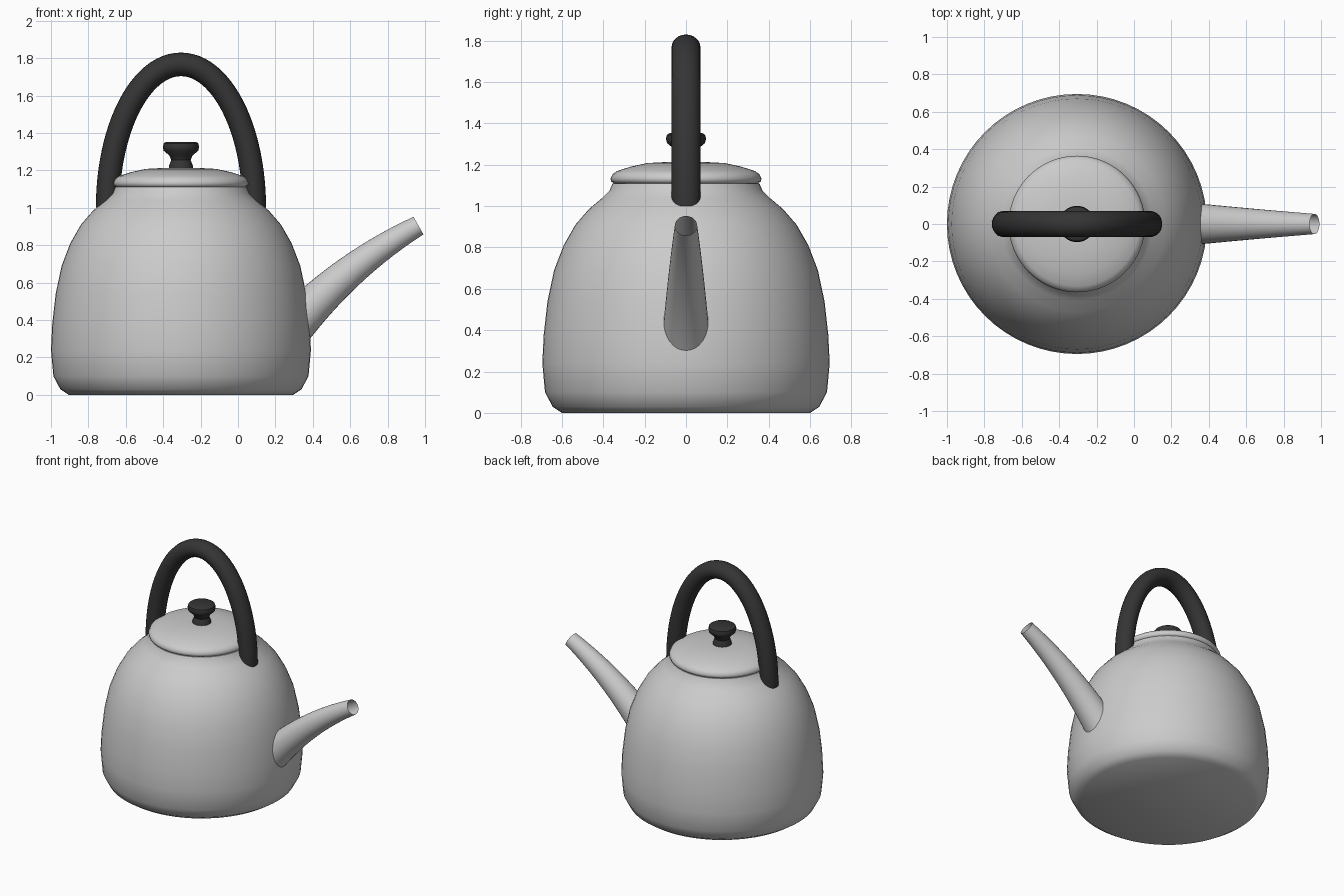
import bpy, bmesh, math
from mathutils import Vector

cube = bpy.data.objects.get("Cube")
if cube:
    bpy.data.objects.remove(cube, do_unlink=True)

AXIS = -0.305  # x of the body's centre line


def material(name, rgb):
    m = bpy.data.materials.new(name)
    m.use_nodes = True
    m.diffuse_color = (*rgb, 1)
    m.node_tree.nodes["Principled BSDF"].inputs["Base Color"].default_value = (*rgb, 1)
    return m


steel = material("pale grey enamel", (0.6, 0.6, 0.6))
black = material("soft black", (0.035, 0.035, 0.035))


def loft(name, rings, mat, caps=(True, True), angle=40):
    """Skin a list of equal-sized vertex rings into a smooth object."""
    bm = bmesh.new()
    loops = [[bm.verts.new(p) for p in ring] for ring in rings]
    for a, b in zip(loops, loops[1:]):
        for i in range(len(a)):
            j = (i + 1) % len(a)
            bm.faces.new((a[i], a[j], b[j], b[i]))
    if caps[0]:
        bm.faces.new(loops[0][::-1])
    if caps[1]:
        bm.faces.new(loops[-1])
    bmesh.ops.recalc_face_normals(bm, faces=bm.faces)
    mesh = bpy.data.meshes.new(name)
    bm.to_mesh(mesh)
    bm.free()
    mesh.materials.append(mat)
    ob = bpy.data.objects.new(name, mesh)
    bpy.context.collection.objects.link(ob)
    bpy.ops.object.select_all(action='DESELECT')
    ob.select_set(True)
    bpy.context.view_layer.objects.active = ob
    bpy.ops.object.shade_smooth_by_angle(angle=math.radians(angle))
    return ob


def ring(centre, u, v, ru, rv, n):
    turns = [math.tau * i / n for i in range(n)]
    return [centre + u * ru * math.cos(t) + v * rv * math.sin(t) for t in turns]


def lathe(name, profile, mat, n=64, **kw):
    x, y = Vector((1, 0, 0)), Vector((0, 1, 0))
    return loft(name, [ring(Vector((AXIS, 0, z)), x, y, r, r, n) for r, z in profile], mat, **kw)


def tube(name, path, radii, mat, n=24, **kw):
    """Sweep an ellipse along a path in the xz plane; radii are (in plane, across)."""
    rings = []
    for i, p in enumerate(path):
        t = (path[min(i + 1, len(path) - 1)] - path[max(i - 1, 0)]).normalized()
        side = Vector((-t.z, 0, t.x))
        rings.append(ring(p, side, Vector((0, 1, 0)), *radii[i], n))
    return loft(name, rings, mat, **kw)


# Body with a chamfered foot, rounded shoulder and short neck
lathe("body", [(0.60, 0), (0.645, 0.03), (0.682, 0.10), (0.695, 0.24), (0.688, 0.38),
               (0.67, 0.54), (0.638, 0.69), (0.592, 0.81), (0.535, 0.91), (0.47, 0.985),
               (0.405, 1.04), (0.37, 1.075), (0.355, 1.11)], steel)

# Lid with a rounded rim and shallow dome
lathe("lid", [(0.35, 1.11), (0.362, 1.12), (0.365, 1.135), (0.355, 1.155), (0.333, 1.17),
              (0.27, 1.19), (0.19, 1.208), (0.10, 1.213)], steel)

# Flared knob
lathe("lid_knob", [(0.066, 1.20), (0.064, 1.225), (0.052, 1.255), (0.062, 1.28), (0.092, 1.305),
                   (0.097, 1.325), (0.092, 1.345), (0.08, 1.353)], black, n=32)

# Tall arched handle
steps = 48
arch = [Vector((AXIS - 0.392 * math.cos(math.pi * i / steps), 0,
                1.0 + 0.767 * math.sin(math.pi * i / steps))) for i in range(steps + 1)]
tube("handle", arch, [(0.063, 0.07)] * len(arch), black)

# Tapered spout, gently arched, open at the tip
start, bend, tip = Vector((0.26, 0, 0.33)), Vector((0.57, 0, 0.69)), Vector((0.965, 0, 0.905))
count = 14
path, radii = [], []
for i in range(count + 1):
    t = i / count
    path.append(start * (1 - t) ** 2 + bend * 2 * t * (1 - t) + tip * t * t)
    r = 0.118 + (0.054 - 0.118) * t
    radii.append((r, r))
tube("spout", path, radii, steel, n=32, caps=(True, False))
